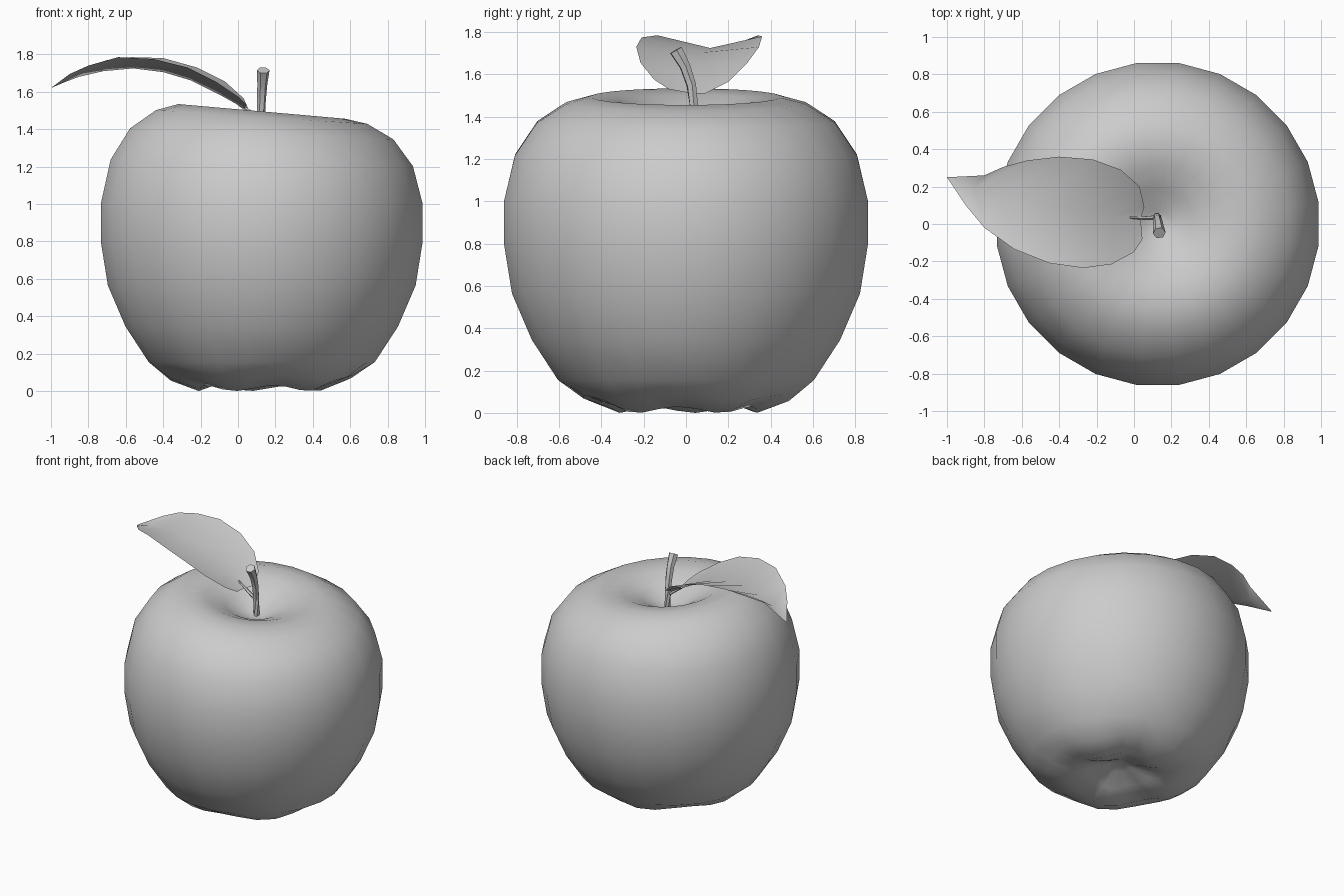
import bpy, bmesh, math
from mathutils import Vector

if "Cube" in bpy.data.objects:
    bpy.data.objects.remove(bpy.data.objects["Cube"])

GREY = (0.6, 0.6, 0.6, 1.0)
grey = bpy.data.materials.new("plain grey")
grey.use_nodes = True
grey.diffuse_color = GREY
bsdf = grey.node_tree.nodes["Principled BSDF"]
bsdf.inputs["Base Color"].default_value = GREY
bsdf.inputs["Roughness"].default_value = 0.8


def finish(name, bm, angle, recalc=True):
    """Turn a bmesh into a shaded object."""
    if recalc:
        bmesh.ops.recalc_face_normals(bm, faces=bm.faces)
    mesh = bpy.data.meshes.new(name)
    bm.to_mesh(mesh)
    bm.free()
    mesh.materials.append(grey)
    obj = bpy.data.objects.new(name, mesh)
    bpy.context.collection.objects.link(obj)
    bpy.ops.object.select_all(action='DESELECT')
    obj.select_set(True)
    bpy.context.view_layer.objects.active = obj
    bpy.ops.object.shade_smooth_by_angle(angle=math.radians(angle))
    return obj


def skin(bm, rings, closed=True):
    """Join successive rows of vertices with quads."""
    for a, b in zip(rings, rings[1:]):
        n = len(a)
        for i in range(n if closed else n - 1):
            j = (i + 1) % n
            bm.faces.new((a[i], a[j], b[j], b[i]))


def tube(name, points, radii, sides):
    """Tapered stalk with flat capped ends."""
    bm = bmesh.new()
    pts = [Vector(p) for p in points]
    rings = []
    for k, (p, r) in enumerate(zip(pts, radii)):
        d = pts[min(k + 1, len(pts) - 1)] - pts[max(k - 1, 0)]
        q = d.to_track_quat('Z', 'Y')
        rings.append([bm.verts.new(p + q @ Vector((
            r * math.cos(math.tau * i / sides),
            r * math.sin(math.tau * i / sides), 0))) for i in range(sides)])
    skin(bm, rings)
    bm.faces.new(rings[0])
    bm.faces.new(rings[-1])
    return finish(name, bm, 30)


# Fruit body: lathe profile (radius, height), tilted rim and lobed underside
profile = [(0.07, 1.345), (0.19, 1.415), (0.32, 1.475), (0.45, 1.495),
           (0.57, 1.465), (0.71, 1.375), (0.815, 1.22), (0.868, 1.0),
           (0.868, 0.8), (0.83, 0.565), (0.735, 0.345), (0.61, 0.155),
           (0.49, 0.055), (0.34, 0.0), (0.2, 0.05), (0.08, 0.12)]
SEGMENTS, CX = 24, 0.127
bm = bmesh.new()
rings = []
for r, z in profile:
    ring = []
    for i in range(SEGMENTS):
        t = math.tau * (i + 0.5) / SEGMENTS
        c = math.cos(t)
        dz = 0.0
        if z > 1.0:
            dz = -0.04 * c * (z - 1.0) / 0.5 * min(1.0, r / 0.4)
        elif r < 0.6 and z < 0.1:
            dz = 0.015 * (1 + math.cos(5 * t + 0.6))
        ring.append(bm.verts.new((CX + r * c, r * math.sin(t), z + dz)))
    rings.append(ring)
skin(bm, rings)
for ring, z in ((rings[0], 1.33), (rings[-1], 0.14)):
    tip = bm.verts.new((CX, 0.02, z))
    for i in range(SEGMENTS):
        bm.faces.new((ring[i], ring[(i + 1) % SEGMENTS], tip))
finish("fruit_body", bm, 40)

# Stem, bending forward and widening at the top
tube("stem", [(0.125, 0.04, 1.32), (0.122, 0.038, 1.45), (0.125, 0.025, 1.55),
              (0.13, -0.005, 1.64), (0.135, -0.048, 1.715)],
     [0.022, 0.022, 0.024, 0.027, 0.034], 6)

# Thin stalk linking the stem to the leaf
tube("leaf_stalk", [(0.12, 0.036, 1.45), (0.06, 0.032, 1.495),
                    (-0.02, 0.035, 1.55)], [0.013, 0.011, 0.006], 5)

# Leaf: rows of back edge, midrib and front edge, from base to tip
rows = [((0.055, 0.09, 1.51), (0.035, 0.03, 1.51), (0.045, -0.08, 1.53)),
        ((0.03, 0.2, 1.565), (-0.1, 0.045, 1.585), (0.0, -0.15, 1.575)),
        ((-0.07, 0.29, 1.655), (-0.25, 0.06, 1.66), (-0.12, -0.215, 1.655)),
        ((-0.22, 0.345, 1.73), (-0.4, 0.09, 1.705), (-0.27, -0.235, 1.73)),
        ((-0.4, 0.36, 1.78), (-0.56, 0.115, 1.725), (-0.45, -0.21, 1.775)),
        ((-0.57, 0.34, 1.785), (-0.72, 0.15, 1.71), (-0.64, -0.135, 1.785)),
        ((-0.7, 0.305, 1.77), (-0.85, 0.19, 1.68), (-0.8, -0.02, 1.74)),
        ((-0.8, 0.26, 1.735), (-0.93, 0.22, 1.65), (-0.9, 0.1, 1.695))]
bm = bmesh.new()
strips = [[bm.verts.new(p) for p in row] for row in rows]
skin(bm, strips, closed=False)
tip = bm.verts.new((-1.0, 0.25, 1.62))
for a, b in zip(strips[-1], strips[-1][1:]):
    bm.faces.new((a, b, tip))
bm.normal_update()
if sum(f.normal.z for f in bm.faces) < 0:
    bmesh.ops.reverse_faces(bm, faces=bm.faces)
finish("leaf", bm, 80, recalc=False)
